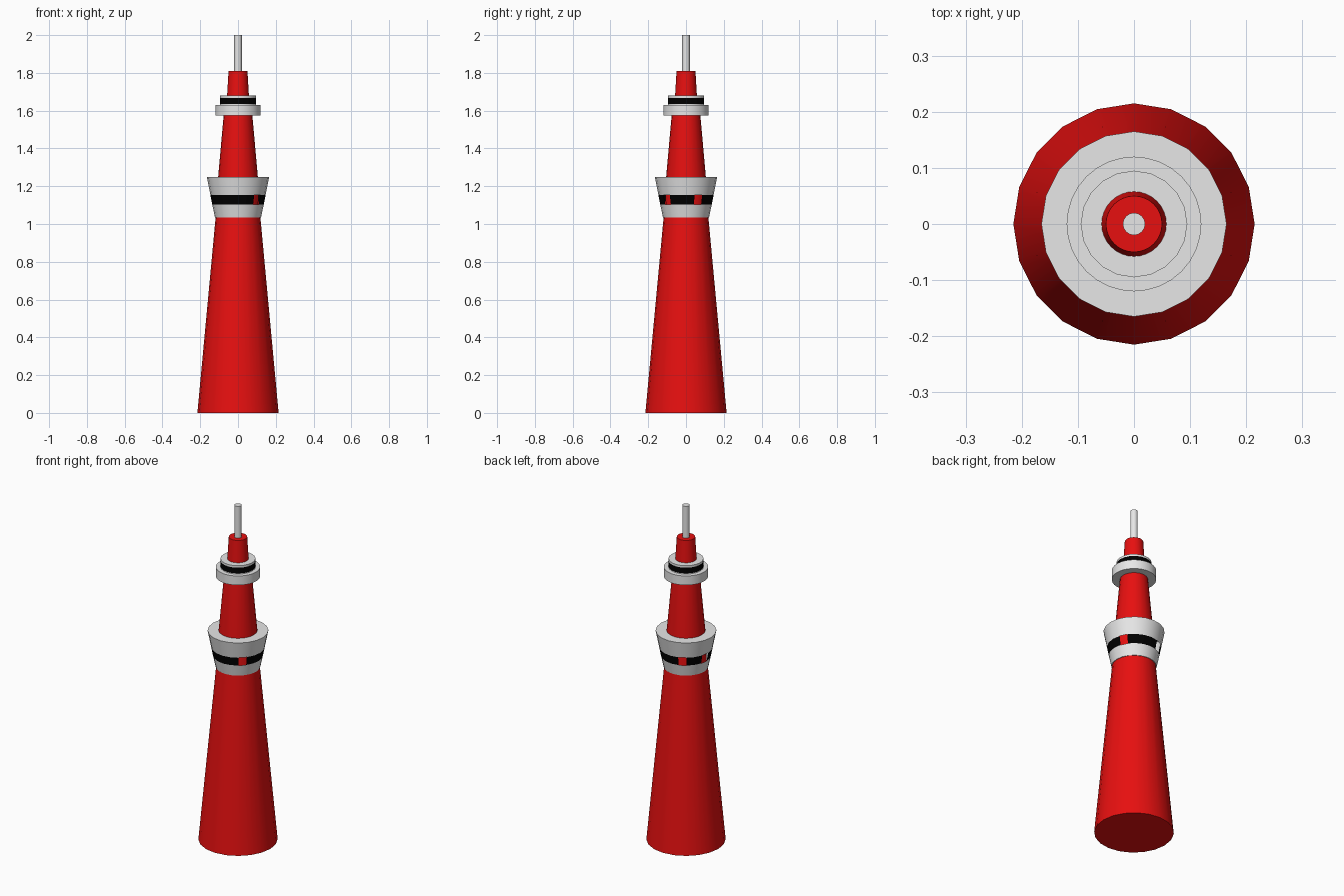
import bpy, bmesh, math

if "Cube" in bpy.data.objects:
    bpy.data.objects.remove(bpy.data.objects["Cube"])


def make_material(name, rgb):
    mat = bpy.data.materials.new(name)
    mat.use_nodes = True
    mat.diffuse_color = (*rgb, 1)
    mat.node_tree.nodes["Principled BSDF"].inputs["Base Color"].default_value = (*rgb, 1)
    return mat


RED = make_material("red paint", (0.8, 0.005, 0.005))
GREY = make_material("light grey paint", (0.8, 0.8, 0.8))
BLACK = make_material("black glass", (0.0, 0.0, 0.0))
SIDES = 20


def lathe(name, profile, mat, sides=SIDES, window_band=None, frame=0.0, open_panes=()):
    """Turn (radius, z) points into a closed round part, with optional windows in one band."""
    bm = bmesh.new()
    rings = []
    for r, z in profile:
        angles = [math.tau * i / sides for i in range(sides)]
        rings.append([bm.verts.new((r * math.cos(a), r * math.sin(a), z)) for a in angles])
    bm.faces.new(reversed(rings[0]))
    bm.faces.new(rings[-1])
    panes = []
    for level, (low, high) in enumerate(zip(rings, rings[1:])):
        for i in range(sides):
            j = (i + 1) % sides
            face = bm.faces.new((low[i], low[j], high[j], high[i]))
            if level == window_band:
                panes.append(face)
    if panes:
        # The inset keeps each original face as the pane inside its frame
        bmesh.ops.inset_individual(bm, faces=panes, thickness=frame, use_even_offset=True)
        for pane in panes:
            pane.material_index = 1
        bmesh.ops.delete(bm, geom=[panes[i] for i in open_panes], context="FACES_ONLY")
    mesh = bpy.data.meshes.new(name)
    bm.to_mesh(mesh)
    bm.free()
    mesh.materials.append(mat)
    mesh.materials.append(BLACK)
    obj = bpy.data.objects.new(name, mesh)
    bpy.context.collection.objects.link(obj)
    bpy.ops.object.select_all(action="DESELECT")
    obj.select_set(True)
    bpy.context.view_layer.objects.active = obj
    bpy.ops.object.shade_smooth_by_angle(angle=math.radians(30))
    return obj


# Tapered red tower in three stages
lathe("lower_tower", [(0.215, 0), (0.118, 1.04)], RED)
lathe("upper_tower", [(0.113, 1.04), (0.105, 1.25), (0.076, 1.575)], RED)
lathe("top_tower", [(0.058, 1.675), (0.05, 1.81)], RED, sides=32)

# Flared gallery with a row of windows, a few of them open
lathe("main_gallery", [(0.122, 1.035), (0.136, 1.102), (0.146, 1.153), (0.165, 1.25)],
      GREY, window_band=1, frame=0.008, open_panes=(1, 6, 9, 17))

# Upper balcony and glazed lantern room
lathe("upper_balcony", [(0.12, 1.575), (0.12, 1.63)], GREY, sides=32)
lathe("lantern_room", [(0.095, 1.63), (0.095, 1.634), (0.095, 1.668), (0.095, 1.68)],
      GREY, window_band=1, frame=0.005)

# Mast
lathe("mast", [(0.02, 1.81), (0.02, 2.0)], GREY, sides=16)
